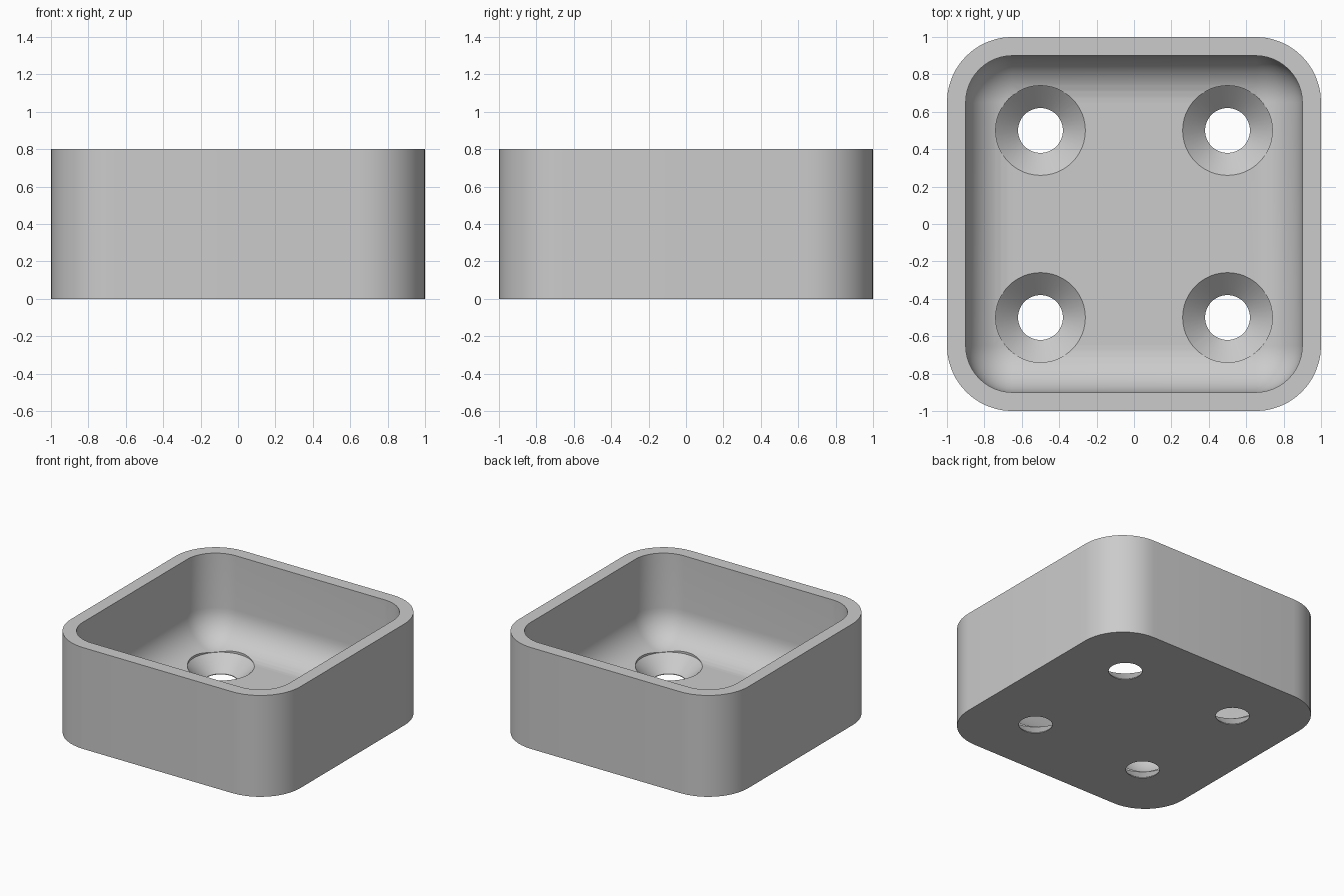
import bpy, bmesh
from math import sin, cos, pi, radians

if "Cube" in bpy.data.objects:
    bpy.data.objects.remove(bpy.data.objects["Cube"], do_unlink=True)

HEIGHT, FLOOR, WALL = 0.8, 0.12, 0.1
OUTER_R, INNER_R = 0.35, 0.25
HOLE_R, SINK_R, HOLE_POS = 0.12, 0.24, 0.5

grey = bpy.data.materials.new("plain grey")
grey.use_nodes = True
grey.diffuse_color = (0.6, 0.6, 0.6, 1)
grey.node_tree.nodes["Principled BSDF"].inputs["Base Color"].default_value = (0.6, 0.6, 0.6, 1)


def rounded_square(half, radius, z, steps=12):
    """Points of a square with rounded corners, counter-clockwise."""
    pts = []
    for quarter, (sx, sy) in enumerate([(1, 1), (-1, 1), (-1, -1), (1, -1)]):
        for i in range(steps + 1):
            a = (quarter + i / steps) * pi / 2
            pts.append((sx * (half - radius) + radius * cos(a),
                        sy * (half - radius) + radius * sin(a), z))
    return pts


def circle(x, y, radius, z, sides=48):
    return [(x + radius * cos(2 * pi * i / sides),
             y + radius * sin(2 * pi * i / sides), z) for i in range(sides)]


def loft(name, sections):
    """Closed solid skinned through matching sections."""
    bm = bmesh.new()
    rings = [[bm.verts.new(p) for p in s] for s in sections]
    for low, high in zip(rings, rings[1:]):
        for i in range(len(low)):
            j = (i + 1) % len(low)
            bm.faces.new((low[i], low[j], high[j], high[i]))
    bm.faces.new(rings[0][::-1])
    bm.faces.new(rings[-1])
    bmesh.ops.recalc_face_normals(bm, faces=bm.faces)
    mesh = bpy.data.meshes.new(name)
    bm.to_mesh(mesh)
    bm.free()
    mesh.materials.append(grey)
    obj = bpy.data.objects.new(name, mesh)
    bpy.context.collection.objects.link(obj)
    return obj


# Tray: outer wall, rim, inner wall, then a rounded cove down to the floor
inner = 1 - WALL
sections = [rounded_square(1, OUTER_R, 0), rounded_square(1, OUTER_R, HEIGHT),
            rounded_square(inner, INNER_R, HEIGHT)]
COVE_STEPS = 12
for i in range(COVE_STEPS + 1):
    a = i / COVE_STEPS * pi / 2
    inset = INNER_R * (1 - cos(a))
    sections.append(rounded_square(inner - inset, max(INNER_R - inset, 0.002),
                                   FLOOR + INNER_R * (1 - sin(a))))
tray = loft("tray", sections)

# Countersunk screw holes
bpy.context.view_layer.objects.active = tray
for x in (-HOLE_POS, HOLE_POS):
    for y in (-HOLE_POS, HOLE_POS):
        cutter = loft("screw_hole_cutter", [
            circle(x, y, HOLE_R, -0.1), circle(x, y, HOLE_R, 0.005),
            circle(x, y, SINK_R, FLOOR), circle(x, y, SINK_R, HEIGHT / 2)])
        cutter.hide_render = True
        cut = tray.modifiers.new("screw_hole", 'BOOLEAN')
        cut.operation, cut.solver, cut.object = 'DIFFERENCE', 'EXACT', cutter
        bpy.ops.object.modifier_apply(modifier=cut.name)
        bpy.data.objects.remove(cutter, do_unlink=True)

# Smooth curves, sharp rims
tray.select_set(True)
bpy.ops.object.shade_smooth_by_angle(angle=radians(30))
